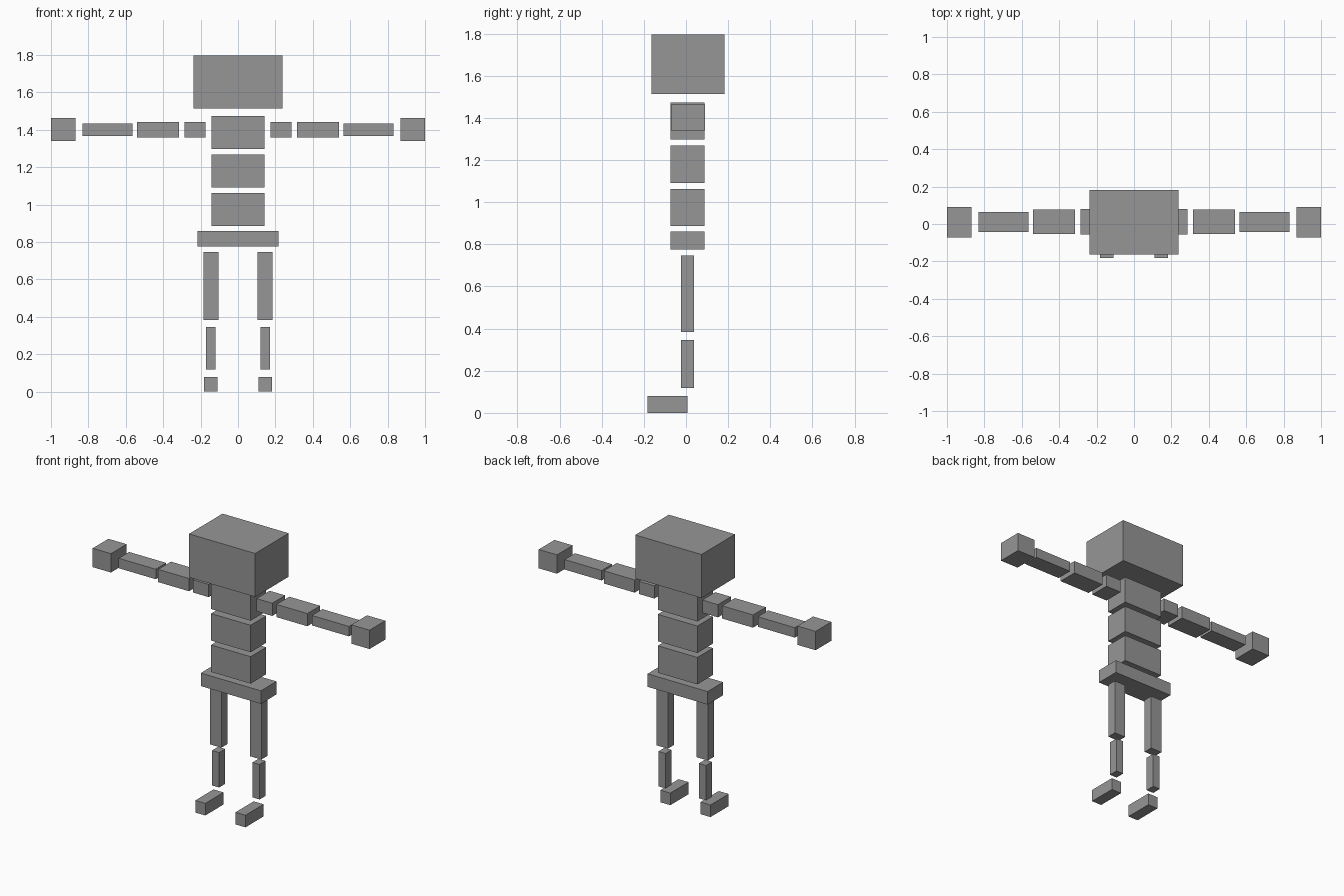
import bpy
import bmesh
from mathutils import Matrix, Vector

default = bpy.data.objects.get("Cube")
if default:
    bpy.data.objects.remove(default, do_unlink=True)

GREY = (0.305, 0.305, 0.305, 1)
grey = bpy.data.materials.new("plain_grey")
grey.use_nodes = True
grey.diffuse_color = GREY
for node in grey.node_tree.nodes:
    if node.type == "BSDF_PRINCIPLED":
        node.inputs["Base Color"].default_value = GREY


def box(name, xs, ys, zs):
    """Box spanning the given (low, high) range on each axis."""
    low, high = (Vector(p) for p in zip(xs, ys, zs))
    bm = bmesh.new()
    bmesh.ops.create_cube(bm, size=1, matrix=Matrix.Diagonal((*(high - low), 1)))
    mesh = bpy.data.meshes.new(name)
    bm.to_mesh(mesh)
    bm.free()
    mesh.materials.append(grey)
    obj = bpy.data.objects.new(name, mesh)
    obj.location = (low + high) / 2
    bpy.context.collection.objects.link(obj)


def pair(name, xs, ys, zs):
    """Matching boxes on the left (+x) and right (-x)."""
    box("left_" + name, xs, ys, zs)
    box("right_" + name, (-xs[1], -xs[0]), ys, zs)


# Head, spine blocks and pelvis
TORSO_Y = (-0.074, 0.087)
box("head", (-0.239, 0.239), (-0.164, 0.182), (1.513, 1.797))
for name, base in (("abdomen", 0.887), ("waist", 1.092), ("chest", 1.298)):
    box(name, (-0.143, 0.143), TORSO_Y, (base, base + 0.176))
box("pelvis", (-0.217, 0.217), TORSO_Y, (0.775, 0.86))

# Arms
pair("shoulder", (0.173, 0.286), (-0.055, 0.079), (1.36, 1.443))
pair("upper_arm", (0.316, 0.539), (-0.054, 0.078), (1.36, 1.443))
pair("forearm", (0.564, 0.832), (-0.043, 0.065), (1.368, 1.433))
pair("hand", (0.868, 1.0), (-0.071, 0.091), (1.341, 1.464))

# Legs
LEG_Y = (-0.023, 0.039)
pair("thigh", (0.104, 0.185), LEG_Y, (0.383, 0.748))
pair("shin", (0.12, 0.172), LEG_Y, (0.119, 0.347))
pair("foot", (0.109, 0.181), (-0.182, 0.006), (0, 0.079))
